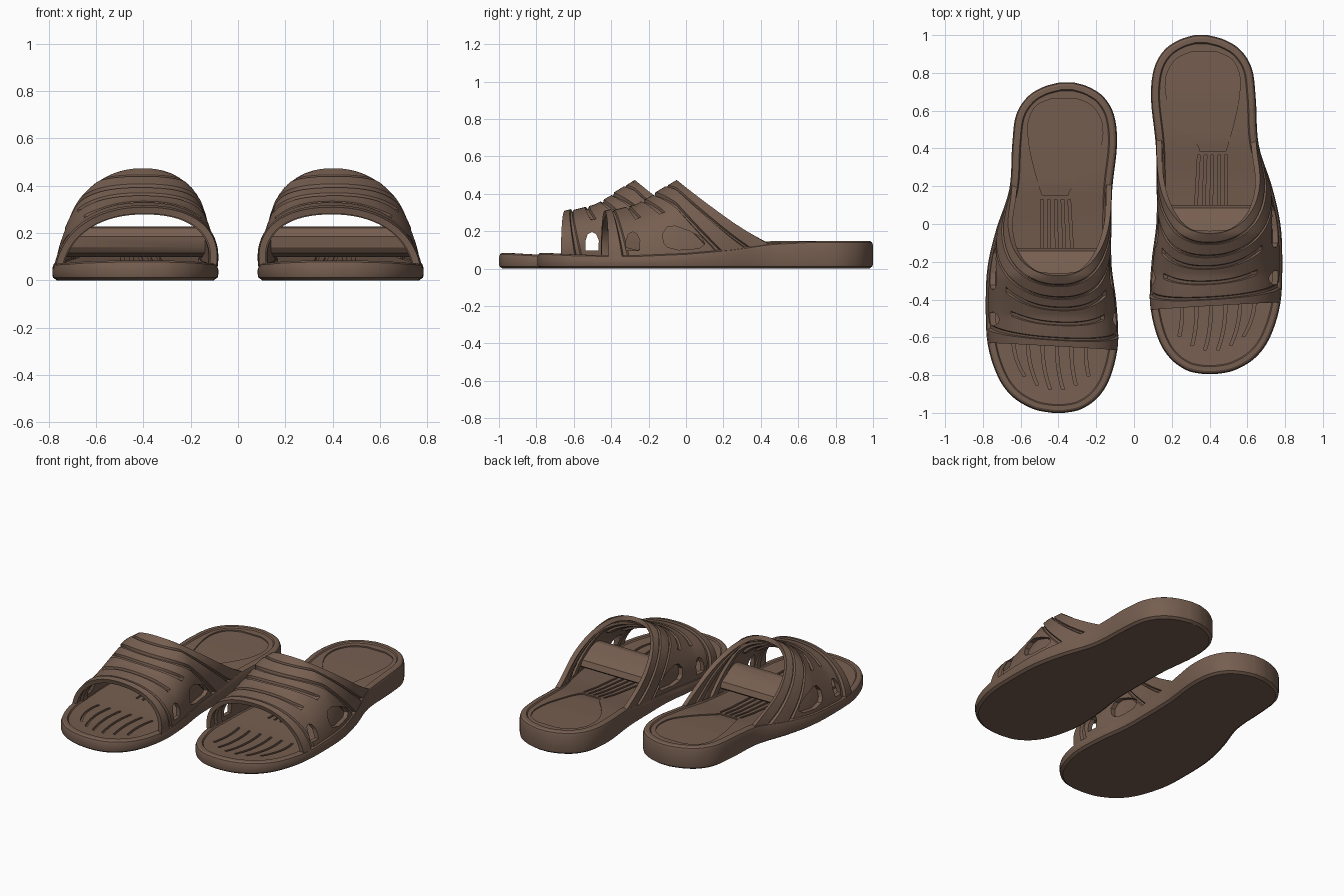
import bpy, bmesh, math
from mathutils import Matrix

if "Cube" in bpy.data.objects:
    bpy.data.objects.remove(bpy.data.objects["Cube"])

brown = bpy.data.materials.new("brown rubber")
brown.diffuse_color = (0.18, 0.112, 0.08, 1)
brown.use_nodes = True
brown.node_tree.nodes["Principled BSDF"].inputs["Base Color"].default_value = brown.diffuse_color

# Right shoe outline stations: y, inner x, outer x
OUTLINE = [(-.795, .37, .43), (-.775, .28, .53), (-.71, .19, .64), (-.60, .125, .72),
           (-.42, .085, .775), (-.2, .093, .785), (0, .118, .775), (.2, .12, .73),
           (.42, .115, .66), (.66, .09, .645), (.82, .105, .625), (.92, .16, .565),
           (.975, .24, .48), (1.0, .32, .39)]
SOLE_TOP = [(-.8, .085), (-.6, .075), (-.3, .07), (0, .083), (.25, .105), (.45, .135),
            (.65, .146), (1, .148)]
STRAP_TOP = [(-.44, .30), (-.37, .318), (-.27, .342), (-.18, .392), (-.05, .47)]


def lerp_table(table, y):
    if y <= table[0][0]:
        return table[0][1:]
    for a, b in zip(table, table[1:]):
        if y <= b[0]:
            t = (y - a[0]) / (b[0] - a[0])
            return [p + (q - p) * t for p, q in zip(a[1:], b[1:])]
    return table[-1][1:]


def zt(y):
    return lerp_table(SOLE_TOP, y)[0]


def catmull(pts, steps):
    out = []
    for i in range(len(pts) - 1):
        p = [pts[max(0, min(len(pts) - 1, i + k))] for k in (-1, 0, 1, 2)]
        for s in range(steps):
            t = s / steps
            out.append([.5 * (2 * b + (c - a) * t + (2 * a - 5 * b + 4 * c - d) * t * t
                              + (3 * b - a - 3 * c + d) * t ** 3) for a, b, c, d in zip(*p)])
    return out + [list(pts[-1])]


SHAPE = catmull(OUTLINE, 5)


def make(name, verts, faces, recalc=True):
    me = bpy.data.meshes.new(name)
    me.from_pydata(verts, [], faces)
    if recalc:
        bm = bmesh.new()
        bm.from_mesh(me)
        bmesh.ops.recalc_face_normals(bm, faces=bm.faces)
        bm.to_mesh(me)
        bm.free()
    me.materials.append(brown)
    ob = bpy.data.objects.new(name, me)
    bpy.context.collection.objects.link(ob)
    return ob


def bake(ob, cutters):
    for c in cutters:
        c.hide_render = True
        m = ob.modifiers.new("cut", 'BOOLEAN')
        m.operation, m.solver, m.object = 'DIFFERENCE', 'EXACT', c
    bpy.context.view_layer.update()
    ev = ob.evaluated_get(bpy.context.evaluated_depsgraph_get())
    me = bpy.data.meshes.new_from_object(ev)
    ob.modifiers.clear()
    ob.data = me
    for c in cutters:
        bpy.data.objects.remove(c)


# Sole: stacked rings around the outline, top closed by cross strips
def build_sole():
    n = len(SHAPE)
    loop = [(r, y) for y, l, r in SHAPE] + [(l, y) for y, l, r in reversed(SHAPE)]
    m = len(loop)
    rings = [(.02, lambda y: 0), (.003, lambda y: .012), (0, lambda y: .025),
             (0, lambda y: zt(y) - .025), (.006, lambda y: zt(y) - .007),
             (.017, zt), (.04, zt), (.046, lambda y: zt(y) - .008)]
    verts, faces = [], []
    for inset, zf in rings:
        for i, (x, y) in enumerate(loop):
            a, b = loop[i - 1], loop[(i + 1) % m]
            dx, dy = b[0] - a[0], b[1] - a[1]
            d = math.hypot(dx, dy)
            verts.append((x - dy / d * inset, y + dx / d * inset, zf(y)))
    for k in range(len(rings) - 1):
        for i in range(m):
            j = (i + 1) % m
            faces.append((k * m + i, k * m + j, k * m + m + j, k * m + m + i))
    for base in (0, (len(rings) - 1) * m):
        for i in range(n - 1):
            faces.append((base + i, base + i + 1, base + m - 2 - i, base + m - 1 - i))
    return make("sole", verts, faces)


# Strip cutter following the footbed: rows of y, left x, right x
def strips(name, lists, depth):
    verts, faces = [], []
    for rows in lists:
        o, n = len(verts), len(rows)
        for y, l, r in rows:
            zb = zt(y) - .008 - depth
            verts += [(l, y, zb), (r, y, zb), (r, y, .3), (l, y, .3)]
        for i in range(n - 1):
            a = o + i * 4
            for k in range(4):
                q = (k + 1) % 4
                faces.append((a + k, a + q, a + 4 + q, a + 4 + k))
        e = o + 4 * n
        faces += [(o, o + 1, o + 2, o + 3), (e - 4, e - 3, e - 2, e - 1)]
    return make(name, verts, faces)


sole = build_sole()
heel = catmull([(.385, .35, .485), (.43, .33, .50), (.54, .24, .53), (.66, .175, .555),
                (.78, .17, .56), (.87, .22, .52), (.91, .30, .44)], 4)
grooves = []
for k in range(5):  # arch grooves
    rows = []
    for s in range(9):
        y = .365 - .5 * s / 8
        x = .415 + (k - 2) * (.036 + .008 * s / 8) - .012 * s / 8
        rows.append((y, x - .007, x + .007))
    grooves.append(rows)
for k in range(6):  # curved toe grooves
    rows = []
    for s in range(9):
        t = s / 8
        x = .24 + k * .078 - .01 * k * t * t + .03 * t * (1 - t) * 2
        y = -.33 - (.34 - .012 * (k - 2.5) ** 2) * t
        rows.append((y, x - .008, x + .008))
    grooves.append(rows)
bake(sole, [strips("heel_cutter", [heel], .008), strips("groove_cutter", grooves, .012)])

# Strap: arched surface with lip, grooves and collar, then thickened
BANDS = [(0, .09, .008, 2), (.09, .125, -.008, 2), (.30, .345, -.013, .72),
         (.51, .555, -.013, .78), (.67, .70, -.010, 2), (.70, .85, .006, 2),
         (.85, .875, -.008, 2), (.875, 1.01, .004, 2)]


def build_strap():
    vs = {i / 20 for i in range(21)}
    for a, b, *_ in BANDS:
        for e in (a, b):
            if 0 < e < 1:
                vs = {v for v in vs if abs(v - e) > .012} | {e - .005, e + .005}
    vs, n = sorted(vs), 56
    verts, faces = [], []
    for i in range(n + 1):
        th = math.pi * i / n
        c, s = math.cos(th), max(0, math.sin(th))
        c = math.copysign(abs(c) ** .9, c)
        s = s ** .9 if s > 1e-6 else 0
        for v in vs:
            yf = -.435 + .02 * c
            y = yf + (-.05 + .52 * (1 - s) - yf) * v
            l, r = lerp_table(SHAPE, y)
            d = sum(h for a, b, h, lim in BANDS if a <= v < b and abs(c) < lim)
            base, top = zt(y) - .022, lerp_table(STRAP_TOP, y)[0]
            verts.append(((l + r) / 2 + ((r - l) / 2 - .012 + d) * c - .045 * s, y,
                          base + (top - base + d) * s))
    w = len(vs)
    for i in range(n):
        for j in range(w - 1):
            a = i * w + j
            faces.append((a, a + 1, a + w + 1, a + w))
    ob = make("strap", verts, faces, recalc=False)
    m = ob.modifiers.new("thickness", 'SOLIDIFY')
    m.thickness, m.offset = .028, -1
    return ob


# Side vent cutter: a y-z profile pushed through both sides
def vent(name, profile):
    n = len(profile)
    verts = [(x, y, z) for x in (-.1, 1) for y, z in profile]
    faces = [tuple(range(n)), tuple(range(n, 2 * n))]
    faces += [(i, (i + 1) % n, n + (i + 1) % n, n + i) for i in range(n)]
    return make(name, verts, faces)


strap = build_strap()
bake(strap, [
    vent("small_vent_cutter", [(-.32, .098), (-.25, .098), (-.247, .15), (-.262, .185),
                               (-.285, .196), (-.308, .185), (-.32, .15)]),
    vent("large_vent_cutter", [(-.10, .115), (-.04, .1), (.07, .108), (.10, .13), (.085, .165),
                               (.02, .2), (-.06, .228), (-.10, .222), (-.125, .185), (-.12, .14)])])

# Left shoe: mirrored, slightly shorter copy moved forward
mirror = Matrix.Translation((0, -.225, 0)) @ Matrix.Diagonal((-1, .975, 1, 1))
for ob in (sole, strap):
    twin = ob.copy()
    twin.data = ob.data.copy()
    twin.data.transform(mirror)
    twin.data.flip_normals()
    twin.name = "left_" + ob.name
    ob.name = "right_" + ob.name
    bpy.context.collection.objects.link(twin)

for ob in bpy.context.collection.objects:
    ob.select_set(True)
    bpy.context.view_layer.objects.active = ob
bpy.ops.object.shade_smooth_by_angle(angle=math.radians(32))
